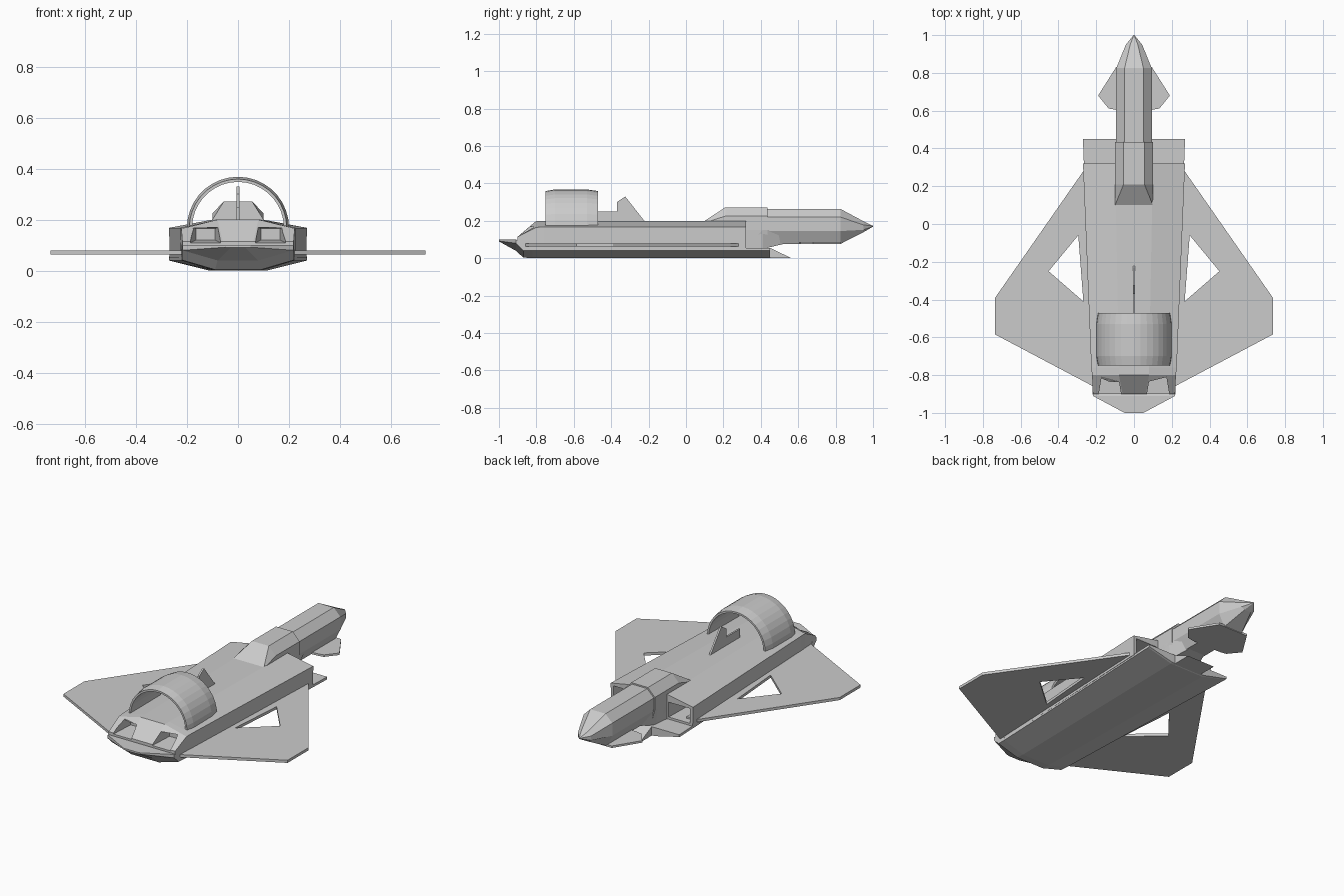
import bpy, bmesh, math


def finish(name, bm):
    bmesh.ops.remove_doubles(bm, verts=bm.verts, dist=1e-5)
    bmesh.ops.recalc_face_normals(bm, faces=bm.faces)
    me = bpy.data.meshes.new(name)
    bm.to_mesh(me)
    bm.free()
    ob = bpy.data.objects.new(name, me)
    bpy.context.collection.objects.link(ob)
    return ob


def skin(bm, rings, closed=True):
    """Join successive point rings with quads and cap both ends."""
    vs = [[bm.verts.new(p) for p in r] for r in rings]
    n = len(vs[0])
    for a, b in zip(vs, vs[1:]):
        for i in range(n):
            j = (i + 1) % n
            bm.faces.new((a[i], a[j], b[j], b[i]))
    bm.faces.new(vs[0])
    bm.faces.new(vs[-1])


def loft(name, sections):
    """Sections are (y, half profile from bottom to top), mirrored in x."""
    bm = bmesh.new()
    skin(bm, [[(x, y, z) for x, z in h] + [(-x, y, z) for x, z in reversed(h)]
              for y, h in sections])
    return finish(name, bm)


def plate(name, pts, z0, z1):
    bm = bmesh.new()
    skin(bm, [[(x, y, z) for x, y in pts] for z in (z0, z1)])
    return finish(name, bm)


def side_profile(name, pts, w):
    bm = bmesh.new()
    skin(bm, [[(x, y, z) for y, z in pts] for x in (-w, w)])
    return finish(name, bm)


def apply(ob, kind, **kw):
    m = ob.modifiers.new(kind, kind)
    for k, v in kw.items():
        setattr(m, k, v)
    bpy.context.view_layer.objects.active = ob
    bpy.ops.object.modifier_apply(modifier=m.name)


def cut(ob, cutter):
    apply(ob, 'BOOLEAN', object=cutter, operation='DIFFERENCE', solver='EXACT')
    bpy.data.objects.remove(cutter)


def cavity(s, ya, ra, yb, rb):
    """Tapered box cutter; each rectangle is (x0, x1, z0, z1)."""
    bm = bmesh.new()
    skin(bm, [[(s * a, y, c), (s * b, y, c), (s * b, y, d), (s * a, y, d)]
              for y, (a, b, c, d) in ((ya, ra), (yb, rb))])
    return finish("cavity_cutter", bm)


# Upper hull, tapering to a sloped tail
hull = loft("upper_hull", [
    (0.32, [(0.268, 0.05), (0.27, 0.168), (0.10, 0.20)]),
    (-0.76, [(0.224, 0.05), (0.226, 0.168), (0.08, 0.20)]),
    (-0.80, [(0.222, 0.05), (0.222, 0.165), (0.08, 0.20)]),
    (-0.90, [(0.218, 0.08), (0.218, 0.115), (0.06, 0.115)])])
for s in (-1, 1):
    # intake opening and exhaust opening
    cut(hull, cavity(s, 0.40, (0.105, 0.255, 0.065, 0.158),
                     0.12, (0.125, 0.24, 0.075, 0.15)))
    cut(hull, cavity(s, -0.95, (0.06, 0.195, 0.105, 0.178),
                     -0.77, (0.09, 0.165, 0.12, 0.165)))

# Lower hull with projecting intake floor and pointed tail
loft("lower_hull", [
    (0.45, [(0.11, 0.004), (0.27, 0.042), (0.27, 0.055)]),
    (0.44, [(0.11, 0.0), (0.27, 0.04), (0.27, 0.055)]),
    (-0.82, [(0.09, 0.0), (0.222, 0.04), (0.222, 0.055)]),
    (-0.87, [(0.09, 0.004), (0.22, 0.042), (0.22, 0.09)]),
    (-0.91, [(0.08, 0.04), (0.218, 0.08), (0.218, 0.10)]),
    (-1.0, [(0.03, 0.09), (0.05, 0.092), (0.05, 0.10)])])
side_profile("chin_wedge", [(0.40, 0.002), (0.56, 0.002), (0.45, 0.055),
                            (0.40, 0.055)], 0.09)
loft("chin_support", [
    (0.31, [(0.10, 0.05), (0.10, 0.15)]),
    (0.41, [(0.09, 0.05), (0.10, 0.15)]),
    (0.53, [(0.05, 0.078), (0.08, 0.15)])])

# Spine fairing and forward fuselage
block = [(0.10, 0.06), (0.10, 0.15), (0.10, 0.23), (0.055, 0.272)]
loft("spine_fairing", [
    (0.10, [(0.10, 0.15), (0.10, 0.17), (0.10, 0.19), (0.10, 0.20)]),
    (0.21, [(0.10, 0.15), (0.10, 0.17), (0.10, 0.225), (0.055, 0.272)]),
    (0.33, [(0.10, 0.10), (0.10, 0.15), (0.10, 0.225), (0.055, 0.272)]),
    (0.435, [(0.08, 0.075), (0.10, 0.15), (0.10, 0.225), (0.055, 0.272)])])
neck = [(0.06, 0.076), (0.094, 0.145), (0.094, 0.22), (0.05, 0.264)]
loft("nose", [
    (0.42, neck), (0.825, neck),
    (0.95, [(0.022, 0.14), (0.043, 0.152), (0.043, 0.178), (0.02, 0.197)]),
    (1.0, [(0.001, 0.169), (0.002, 0.17), (0.002, 0.172), (0.001, 0.173)])])

# Canards
canard = plate("canards", [(0.0, 0.60), (0.10, 0.605), (0.135, 0.612),
                           (0.19, 0.68), (0.095, 0.83), (0.0, 0.83)], 0.075, 0.087)
apply(canard, 'MIRROR')

# Main wings with triangular openings
wing = plate("wings", [(0.20, 0.28), (0.268, 0.28), (0.735, -0.39),
                       (0.735, -0.585), (0.215, -0.86), (0.18, -0.86)], 0.064, 0.08)
cut(wing, plate("wing_hole_cutter", [(0.295, -0.06), (0.452, -0.25),
                                     (0.268, -0.41)], 0.0, 0.15))
apply(wing, 'MIRROR')

# Arched tail ring
bm = bmesh.new()
section = [(0.18, -0.75), (0.191, -0.75), (0.20, -0.70), (0.20, -0.53),
           (0.191, -0.47), (0.18, -0.47)]
N = 18
skin(bm, [[(r * math.cos(math.pi * i / N), y, 0.168 + r * math.sin(math.pi * i / N))
           for r, y in section] for i in range(N + 1)])
finish("tail_arch", bm)

# Thin dorsal fin
side_profile("dorsal_fin", [(-0.50, 0.19), (-0.50, 0.25), (-0.37, 0.25), (-0.37, 0.30),
                            (-0.325, 0.33), (-0.215, 0.19)], 0.005)
